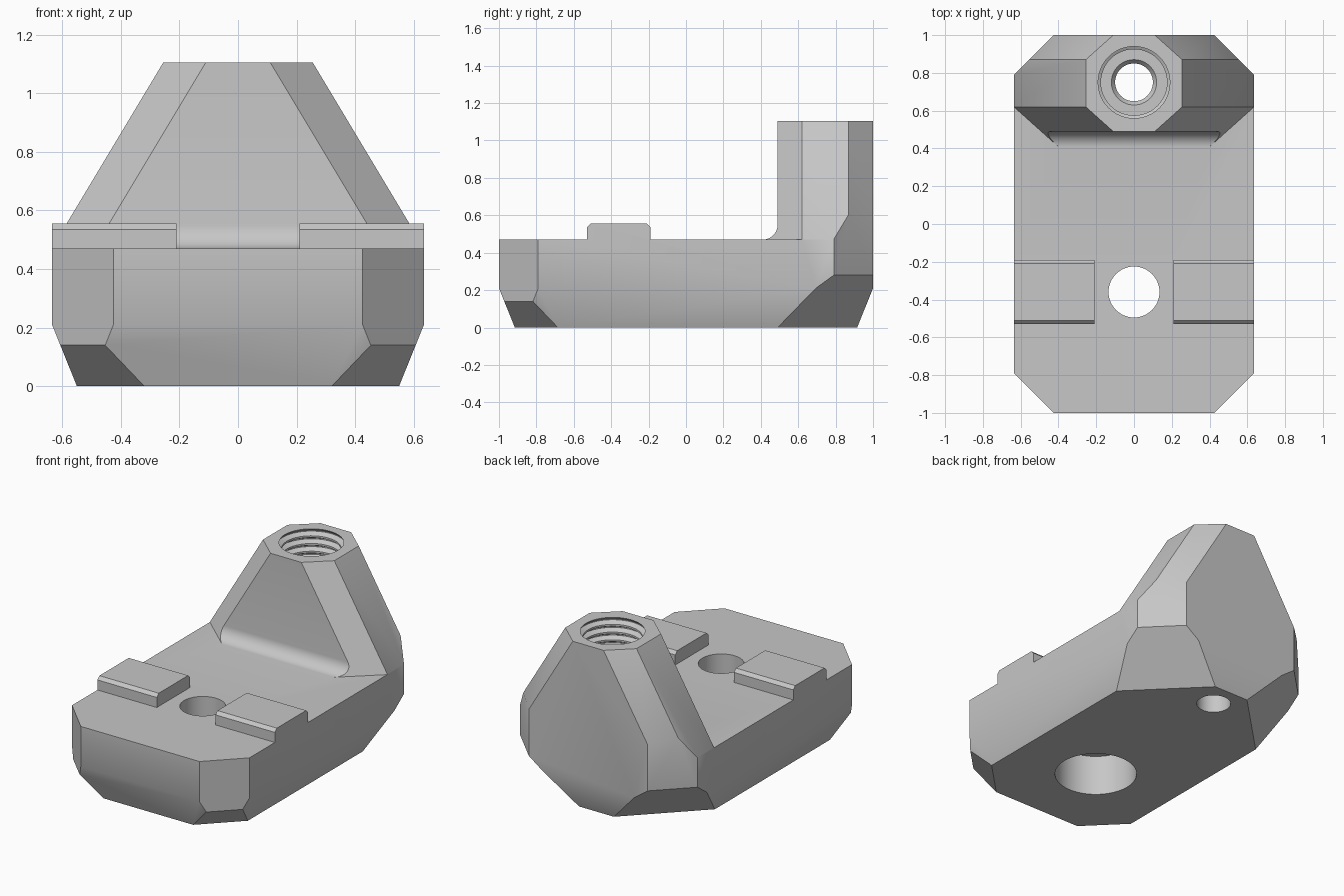
import bpy, bmesh, math
from mathutils import Vector

cube = bpy.data.objects.get("Cube")
if cube:
    bpy.data.objects.remove(cube, do_unlink=True)

W, TOP, PEAK = 0.635, 0.47, 1.105      # half width, deck height, tower height

grey = bpy.data.materials.new("plain_grey")
grey.use_nodes = True
colour = (0.57, 0.57, 0.57, 1)
grey.diffuse_color = colour
grey.node_tree.nodes["Principled BSDF"].inputs["Base Color"].default_value = colour


def finish(bm, name):
    bmesh.ops.recalc_face_normals(bm, faces=bm.faces)
    mesh = bpy.data.meshes.new(name)
    bm.to_mesh(mesh)
    bm.free()
    mesh.materials.append(grey)
    ob = bpy.data.objects.new(name, mesh)
    bpy.context.collection.objects.link(ob)
    return ob


def extrude_x(profile, x0, x1):
    """Prism from a (y, z) profile."""
    bm = bmesh.new()
    face = bm.faces.new([bm.verts.new((x0, y, z)) for y, z in profile])
    new = bmesh.ops.extrude_face_region(bm, geom=[face])["geom"]
    verts = [v for v in new if isinstance(v, bmesh.types.BMVert)]
    bmesh.ops.translate(bm, verts=verts, vec=(x1 - x0, 0, 0))
    bmesh.ops.recalc_face_normals(bm, faces=bm.faces)
    return bm


def slice_off(bm, point, normal):
    """Plane off everything on the normal side and close the cut."""
    bmesh.ops.bisect_plane(bm, geom=bm.verts[:] + bm.edges[:] + bm.faces[:], dist=1e-5,
                           plane_co=Vector(point), plane_no=Vector(normal).normalized(),
                           clear_outer=True)
    rim = [e for e in bm.edges if e.is_boundary]
    bmesh.ops.holes_fill(bm, edges=rim, sides=0)


def lathe(name, profile, y, steps=48):
    """Closed turned solid from (radius, z) pairs, axis vertical at the given y."""
    bm = bmesh.new()
    rings = []
    for r, z in profile:
        angles = [2 * math.pi * i / steps for i in range(steps)]
        rings.append([bm.verts.new((r * math.cos(a), y + r * math.sin(a), z)) for a in angles])
    for a, b in zip(rings, rings[1:]):
        for i in range(steps):
            j = (i + 1) % steps
            bm.faces.new((a[i], a[j], b[j], b[i]))
    bm.faces.new(rings[0])
    bm.faces.new(rings[-1])
    return finish(bm, name)


def combine(target, other, operation):
    mod = target.modifiers.new(operation, "BOOLEAN")
    mod.operation, mod.solver, mod.object = operation, "EXACT", other
    bpy.context.view_layer.objects.active = target
    bpy.ops.object.modifier_apply(modifier=mod.name)
    bpy.data.objects.remove(other, do_unlink=True)


# Base block with tapered lower walls and cut corners
bm = extrude_x([(-1, 0), (1, 0), (1, TOP), (-1, TOP)], -W, W)
for s in (-1, 1):
    slice_off(bm, (0, 0.915 * s, 0), (0, 0.21 * s, -0.085))
    slice_off(bm, (0.55 * s, 0, 0), (0.21 * s, 0, -0.085))
    for t in (-1, 1):
        slice_off(bm, (0.425 * s, t, 0), (s, t, 0))
    slice_off(bm, (0.32 * s, -0.915, 0), (s, -1, -1.36))
    slice_off(bm, (0.55 * s, 0.49, 0), (s, 1, -1.375))
body = finish(bm, "clamp_body")

# Tower with a rounded foot and chamfered leaning sides
foot = [(0.41 + 0.08 * math.cos(a), 0.55 - 0.08 * math.sin(a))
        for a in [i * math.pi / 16 for i in range(9)]]
bm = extrude_x([(1, 0.3), (1, PEAK), (0.49, PEAK)] + foot + [(0.41, 0.3)], -W, W)
for s in (-1, 1):
    slice_off(bm, (0.255 * s, 0, PEAK), (s, 0, 0.6))
    slice_off(bm, (0.11 * s, 0.49, PEAK), (s, -1.115, 0.6))
    slice_off(bm, (0.11 * s, 1, PEAK), (s, 1.115, 0.6))
    slice_off(bm, (0.425 * s, 1, 0), (s, 1, 0))
combine(body, finish(bm, "tower"), "UNION")

# Locating pads on the deck
pad = [(-0.53, 0.4), (-0.53, 0.535), (-0.51, 0.555),
       (-0.21, 0.555), (-0.19, 0.535), (-0.19, 0.4)]
for s in (-1, 1):
    combine(body, finish(extrude_x(pad, 0.21 * s, W * s), "pad"), "UNION")

# Counterbored bolt hole through the deck
bolt = lathe("bolt_cutter", [(0.247, -0.1), (0.247, 0.265), (0.135, 0.265), (0.135, 0.7)], -0.36)
combine(body, bolt, "DIFFERENCE")

# Threaded socket with a narrow hole below it
thread, pitch, floor = [], 0.05, 0.605
for k in range(10):
    z = floor + k * pitch
    thread += [(0.175, z), (0.175, z + 0.012), (0.205, z + 0.028), (0.205, z + 0.034)]
socket = [(0.103, -0.1), (0.1, 0.58), (0.12, floor)] + thread + [(0.19, PEAK), (0.19, 1.2)]
combine(body, lathe("socket_cutter", socket, 0.75), "DIFFERENCE")

# Merge coplanar faces and shade
bm = bmesh.new()
bm.from_mesh(body.data)
bmesh.ops.remove_doubles(bm, verts=bm.verts, dist=1e-4)
bmesh.ops.dissolve_limit(bm, angle_limit=math.radians(1), verts=bm.verts, edges=bm.edges)
bm.to_mesh(body.data)
bm.free()
body.select_set(True)
bpy.context.view_layer.objects.active = body
bpy.ops.object.shade_smooth_by_angle(angle=math.radians(35))
